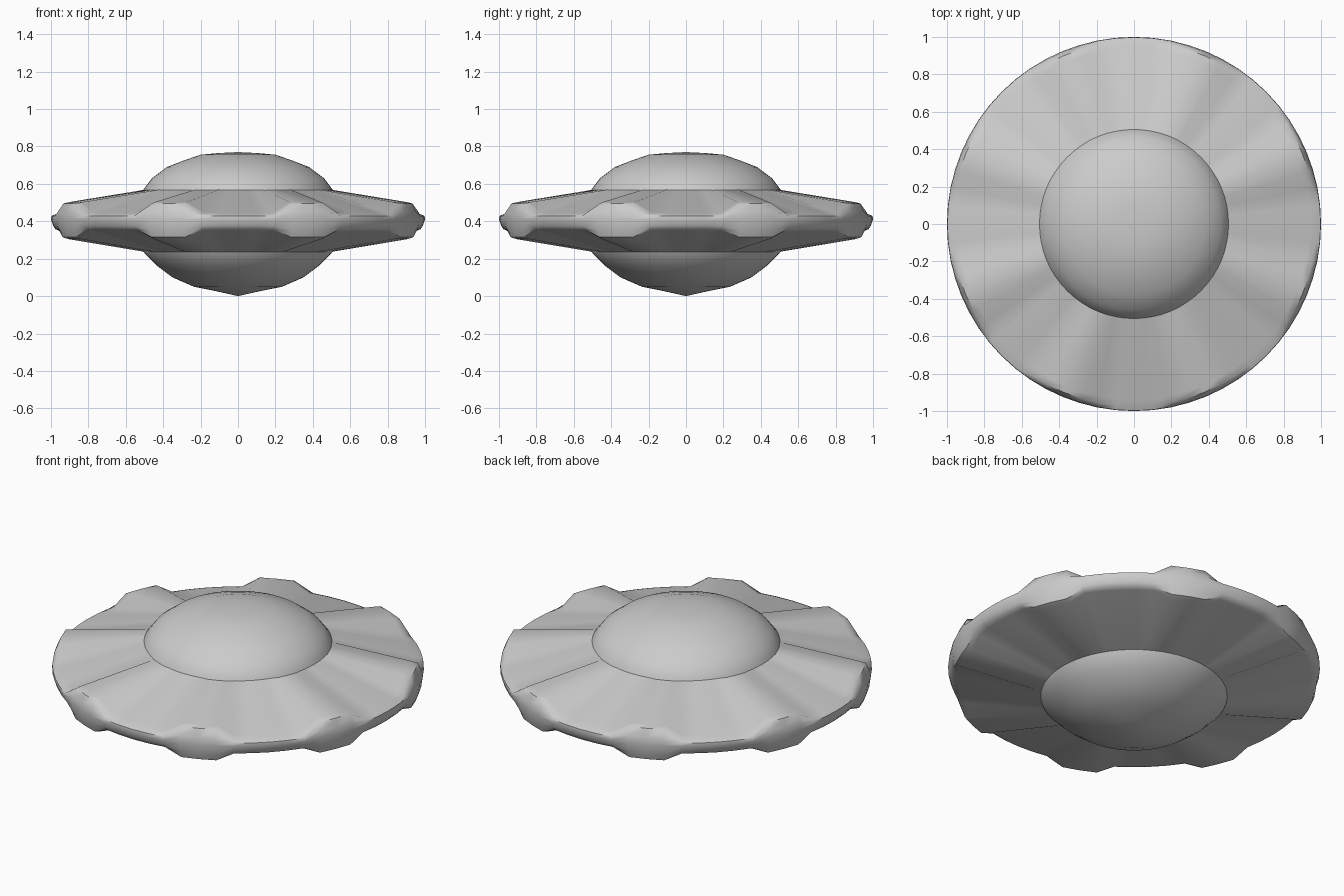
import bpy, bmesh
from math import sin, cos, pi

if "Cube" in bpy.data.objects:
    bpy.data.objects.remove(bpy.data.objects["Cube"])

SEG = 64  # eight segments per lobe


def loft(name, profile_at, angle):
    """Sweep a (radius, z) profile round z; the profile may vary by segment."""
    bm = bmesh.new()
    cols = []
    for i in range(SEG):
        a = 2 * pi * i / SEG
        cols.append([bm.verts.new((r * cos(a), r * sin(a), z))
                     for r, z in profile_at(i)])
    for i in range(SEG):
        c, d = cols[i], cols[(i + 1) % SEG]
        for j in range(len(c) - 1):
            bm.faces.new((c[j], d[j], d[j + 1], c[j + 1]))
    bmesh.ops.remove_doubles(bm, verts=bm.verts, dist=1e-5)
    bmesh.ops.recalc_face_normals(bm, faces=bm.faces)
    me = bpy.data.meshes.new(name)
    bm.to_mesh(me)
    bm.free()
    ob = bpy.data.objects.new(name, me)
    bpy.context.collection.objects.link(ob)
    bpy.ops.object.select_all(action='DESELECT')
    bpy.context.view_layer.objects.active = ob
    ob.select_set(True)
    bpy.ops.object.shade_smooth_by_angle(angle=angle)
    return ob


# Disc profiles: thin between the lobes, thick on the lobes
thin = [(0.50, 0.235), (0.95, 0.348), (0.975, 0.357), (0.988, 0.375),
        (1.0, 0.41), (0.998, 0.428), (0.975, 0.438), (0.94, 0.448), (0.50, 0.57)]
thick = [(0.50, 0.235), (0.95, 0.305), (0.98, 0.315), (0.992, 0.35),
         (1.0, 0.41), (0.995, 0.45), (0.975, 0.495), (0.94, 0.503), (0.50, 0.567)]


# Eight lobes, centred at 22.5 degrees and every 45 degrees after
loft("lobed_disc", lambda i: thick if i % 8 in (3, 4, 5) else thin, 0.7)

# Upper dome
dome = [(0.51, 0.55), (0.505, 0.57), (0.46, 0.63), (0.38, 0.69),
        (0.29, 0.725), (0.20, 0.756), (0.10, 0.765), (0, 0.77)]
loft("upper_dome", lambda i: dome, 0.7)

# Lower bowl, coming to a shallow point
bowl = [(0, 0), (0.12, 0.027), (0.235, 0.05), (0.35, 0.10),
        (0.43, 0.16), (0.50, 0.23), (0.505, 0.245)]
loft("lower_bowl", lambda i: bowl, 0.7)
